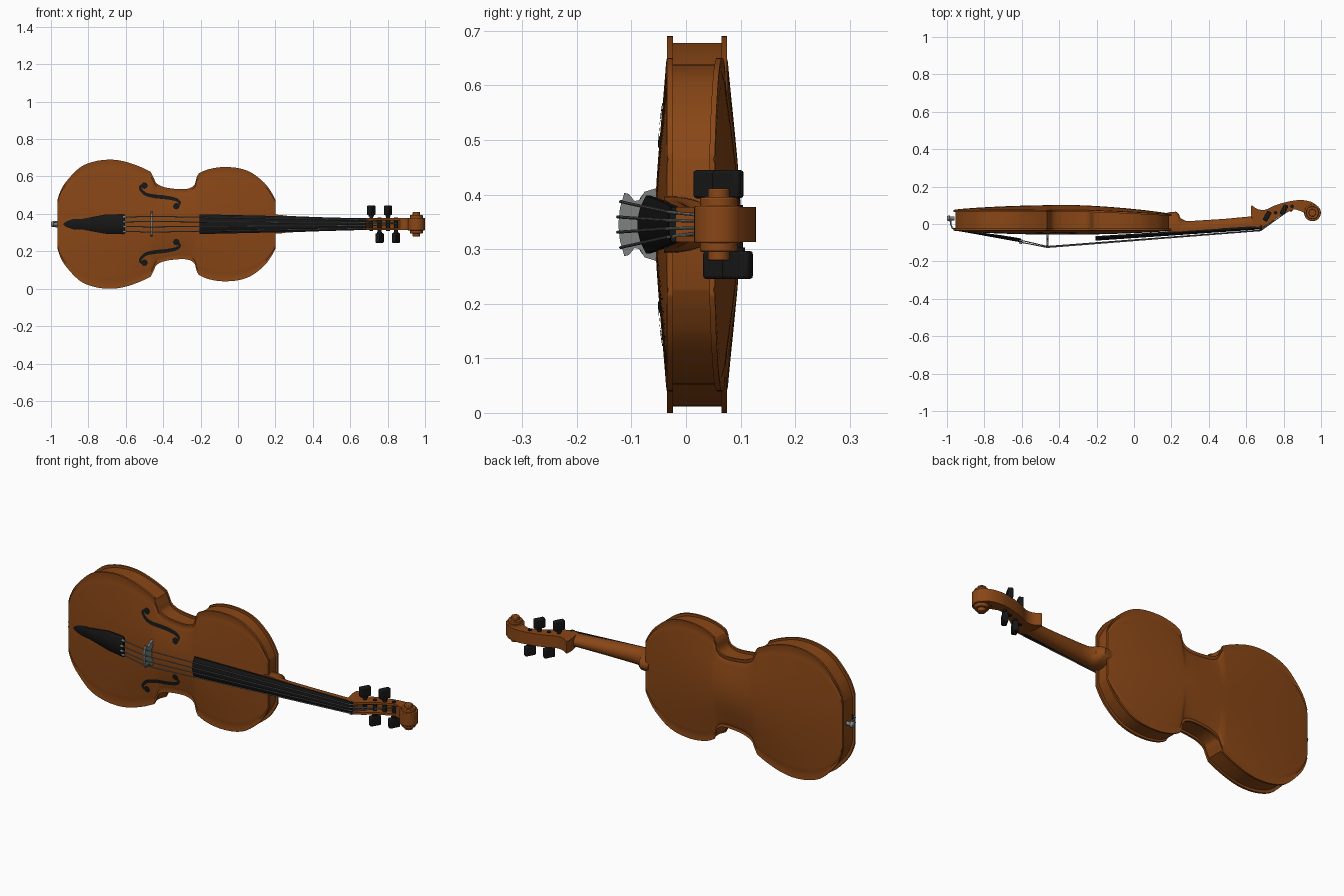
import bpy, bmesh, math
from mathutils import Vector, Matrix

if "Cube" in bpy.data.objects:
    bpy.data.objects.remove(bpy.data.objects["Cube"])

C = 0.345  # height of the long centre axis


def material(name, col):
    m = bpy.data.materials.new(name)
    m.diffuse_color = (*col, 1)
    m.use_nodes = True
    m.node_tree.nodes["Principled BSDF"].inputs["Base Color"].default_value = m.diffuse_color
    return m


WOOD = material("varnished wood", (0.25, 0.062, 0.008))
BLACK = material("black ebony", (0.008, 0.008, 0.008))
GREY = material("grey metal", (0.2, 0.22, 0.21))


def finish(name, bm, mat, bevel=0):
    bmesh.ops.recalc_face_normals(bm, faces=bm.faces)
    me = bpy.data.meshes.new(name)
    bm.to_mesh(me)
    bm.free()
    ob = bpy.data.objects.new(name, me)
    bpy.context.collection.objects.link(ob)
    me.materials.append(mat)
    if bevel:
        mod = ob.modifiers.new("bevel", 'BEVEL')
        mod.width, mod.segments = bevel, 2
    bpy.ops.object.select_all(action='DESELECT')
    ob.select_set(True)
    bpy.context.view_layer.objects.active = ob
    bpy.ops.object.shade_smooth_by_angle(angle=math.radians(35))
    return ob


def loft(name, rings, mat):
    bm = bmesh.new()
    vs = [[bm.verts.new(p) for p in r] for r in rings]
    n = len(vs[0])
    for a, b in zip(vs, vs[1:]):
        for i in range(n):
            bm.faces.new((a[i], a[(i + 1) % n], b[(i + 1) % n], b[i]))
    bm.faces.new(vs[0])
    bm.faces.new(vs[-1])
    return finish(name, bm, mat)


def section(x, h, front, back, ts):
    """Closed ring at x: front surface across, then back surface returning."""
    return [(x, front(t), C + t * h) for t in ts] + [(x, back(t), C + t * h) for t in reversed(ts)]


def prism(name, pts, vec, mat, bevel=0):
    bm = bmesh.new()
    f = bm.faces.new([bm.verts.new(p) for p in pts])
    r = bmesh.ops.extrude_face_region(bm, geom=[f])
    bmesh.ops.translate(bm, verts=[v for v in r['geom'] if isinstance(v, bmesh.types.BMVert)], vec=vec)
    return finish(name, bm, mat, bevel)


def rod(name, a, b, r, mat, r2=None, seg=20, bevel=0):
    a, b = Vector(a), Vector(b)
    bm = bmesh.new()
    rot = (b - a).to_track_quat('Z', 'Y').to_matrix().to_4x4()
    bmesh.ops.create_cone(bm, cap_ends=True, segments=seg, radius1=r, radius2=r if r2 is None else r2,
                          depth=(b - a).length, matrix=Matrix.Translation((a + b) / 2) @ rot)
    return finish(name, bm, mat, bevel)


def spline(pts, n=6):
    out = []
    for i in range(len(pts) - 1):
        p0, p1, p2, p3 = (Vector(pts[max(0, min(len(pts) - 1, i + k))]) for k in (-1, 0, 1, 2))
        for j in range(n):
            t = j / n
            out.append(0.5 * (2 * p1 + (p2 - p0) * t + (2 * p0 - 5 * p1 + 4 * p2 - p3) * t * t
                              + (3 * p1 - p0 - 3 * p2 + p3) * t ** 3))
    return out + [Vector(pts[-1])]


# Body outline: lower bout, waist and upper bout as (x, half width)
lower = [(-.965, .13), (-.95, .175), (-.92, .226), (-.845, .303), (-.765, .336), (-.68, .345),
         (-.605, .335), (-.525, .308), (-.467, .28)]
waist = [(-.467, .28), (-.45, .246), (-.435, .218), (-.39, .197), (-.31, .187), (-.26, .192),
         (-.232, .212), (-.221, .25), (-.21, .271)]
upper = [(-.21, .271), (-.163, .292), (-.088, .305), (0, .300), (.072, .275), (.14, .222),
         (.178, .172), (.2, .13)]
outline = spline(lower)[:-1] + spline(waist)[:-1] + spline(upper)


def half(x):
    for a, b in zip(outline, outline[1:]):
        if a.x <= x <= b.x:
            return a.y + (b.y - a.y) * (x - a.x) / max(b.x - a.x, 1e-6)
    return .13


def arch(x, t):
    """Swelling of the plates, with a shallow groove just inside the edge."""
    u = min(1, max(0, (x + .965) / 1.165))
    t = abs(t)
    groove = -.003 if .88 < t < .96 else 0
    return math.sin(math.pi * u) ** .7 * max(0, 1 - (t / .95) ** 2) ** 1.4 + groove / .025


def front_y(x, t):
    return -.035 - .022 * arch(x, t)


def back_edge(x):
    return .075 - .022 * max(0, min(1, (x + .3) / .5)) ** 1.3


ts = [-1, -.97, -.92, -.86] + [i / 10 for i in range(-8, 9)] + [.86, .92, .97, 1]
loft("front_plate", [section(p.x, p.y, lambda t: front_y(p.x, t), lambda t: -.024, ts) for p in outline], WOOD)
loft("back_plate", [section(p.x, p.y, lambda t: back_edge(p.x) - .010,
                            lambda t: back_edge(p.x) + .026 * arch(p.x, t), ts) for p in outline], WOOD)
loft("ribs", [section((p.x + .3825) * .98 - .3825, p.y - .012, lambda t: -.026,
                      lambda t: back_edge(p.x) - .008, [-1, 1]) for p in outline], WOOD)

# Sound holes: thin ribbons and round ends laid on the front surface
stem = spline([(-.504, .215), (-.524, .195), (-.496, .162), (-.445, .149), (-.387, .143),
               (-.333, .132), (-.312, .114), (-.325, .092)], 6)
for side, label in ((1, "upper"), (-1, "lower")):
    bm = bmesh.new()

    def on_front(x, d):
        return bm.verts.new((x, front_y(x, d / half(x)) - .003, C + side * d))
    prev = None
    for i, p in enumerate(stem):
        d = (stem[min(i + 1, len(stem) - 1)] - stem[max(i - 1, 0)]).normalized()
        w = .004 + .006 * math.sin(math.pi * i / (len(stem) - 1))
        pair = [on_front(p.x - d.y * w * s, p.y + d.x * w * s) for s in (1, -1)]
        if prev:
            bm.faces.new((prev[0], prev[1], pair[1], pair[0]))
        prev = pair
    for cx, cd in ((-.500, .206), (-.330, .096)):
        bm.faces.new([on_front(cx + .017 * math.cos(a * math.pi / 8), cd + .017 * math.sin(a * math.pi / 8))
                      for a in range(16)])
    finish(label + "_sound_hole", bm, BLACK)


# Neck with heel: (x, half width, front y, back y), rounded at the back
neck = [(.18, .052, -.04, .062), (.225, .05, -.04, .066), (.238, .048, -.04, .055), (.25, .046, -.04, .03),
        (.275, .044, -.037, .017), (.32, .042, -.034, .017), (.48, .036, -.024, .027), (.62, .031, -.015, .04),
        (.66, .03, -.012, .05)]
arc = [math.sin(i * math.pi / 16) for i in range(-8, 9)]
loft("neck", [section(x, h, lambda t: f, lambda t: f + .012 + (b - f - .012) * math.sqrt(max(0, 1 - t * t)), arc)
              for x, h, f, b in neck], WOOD)


# Fingerboard and tailpiece: bowed bars (x, half width, crown y, bow, thickness)
def bowed(name, rows):
    tt = [i / 6 for i in range(-6, 7)]
    loft(name, [section(x, h, lambda t: y + bow * t * t, lambda t: y + bow + th, tt)
                for x, h, y, bow, th in rows], BLACK)


bowed("fingerboard", [(-.205, .053, -.089, .016, .008), (.24, .043, -.059, .012, .010), (.67, .031, -.029, .007, .012)])
bowed("nut", [(.67, .032, -.034, .006, .02), (.684, .032, -.032, .006, .02)])
bowed("tailpiece", [(-.96, .022, -.034, .004, .008), (-.95, .026, -.036, .005, .008), (-.83, .029, -.057, .006, .007),
                    (-.77, .040, -.068, .010, .006), (-.71, .051, -.079, .014, .005),
                    (-.615, .054, -.096, .016, .005), (-.605, .050, -.097, .014, .004)])

# Pegbox: cheeks either side of a curved back that runs into the scroll
outer = spline([(.625, .055), (.628, .098), (.66, .08), (.70, .076), (.75, .098), (.80, .114), (.86, .126),
                (.90, .128), (.945, .119), (.98, .096), (.998, .062)], 4)
under = spline([(.91, .06), (.89, .069), (.86, .078), (.82, .063), (.775, .04), (.72, .0), (.68, -.02)], 4)
cheek = [p for p in outer if p.x < .985] + under + [Vector((.64, -.012))]
for z, label in ((C + .021, "upper"), (C - .032, "lower")):
    prism(label + "_pegbox_cheek", [(p.x, p.y, z) for p in cheek], (0, 0, .011), WOOD)
floor = [p for p in outer if p.x < .985] + [Vector(q) for q in (
    (.91, .06), (.89, .069), (.865, .077), (.85, .1), (.80, .09), (.75, .07), (.70, .045), (.685, -.018), (.64, -.012))]
prism("pegbox_back", [(p.x, p.y, C - .024) for p in floor], (0, 0, .048), WOOD)

# Scroll: stepped coils narrowing outwards
for r, w, label in ((.045, .034, "outer"), (.034, .050, "middle"), (.020, .066, "inner")):
    rod("scroll_" + label + "_coil", (.954, .060, C - w), (.954, .060, C + w), r, WOOD, seg=40, bevel=.003)

# Tuning pegs: shaft, collar and flat head, alternating sides
pegs = [(.712, .042, 1), (.757, .060, -1), (.802, .077, 1), (.845, .094, -1)]
for i, (x, y, s) in enumerate(pegs):
    rod(f"peg_shaft_{i + 1}", (x, y, C - s * .036), (x, y, C + s * .056), .010, BLACK)
    rod(f"peg_collar_{i + 1}", (x, y, C + s * .042), (x, y, C + s * .052), .014, BLACK)
    bm = bmesh.new()
    bmesh.ops.create_cube(bm, size=1, matrix=Matrix.Translation((x, y, C + s * .074)) @ Matrix.Rotation(-.5, 4, 'Z')
                          @ Matrix.Diagonal((.026, .056, .052, 1)))
    finish(f"peg_head_{i + 1}", bm, BLACK, .006)

# Bridge: waisted plate on two feet
rim = [(-.124, 0), (-.121, .03), (-.113, .058), (-.105, .056), (-.094, .043), (-.085, .045), (-.076, .06),
       (-.050, .068), (-.046, .048), (-.062, .028), (-.066, 0)]
pts = rim + [(y, -d) for y, d in rim[-2:0:-1]]
prism("bridge", [(-.469, y, C + d) for y, d in pts], (.012, 0, 0), GREY)

# Strings with end beads
for i in range(4):
    k = (i - 1.5) / 1.5
    px, py, _ = pegs[(0, 2, 3, 1)[i]]
    a = 0.006 * k * k
    path = [(-.61, -.098 + 2 * a, C + .038 * k), (-.463, -.126 + a, C + .042 * k),
            (.677, -.036 + a / 2, C + .023 * k), (px, py - .009, C + .014 * k)]
    for j in range(3):
        rod(f"string_{i + 1}_part_{j + 1}", path[j], path[j + 1], .0028, GREY, seg=8)
    rod(f"string_bead_{i + 1}", (-.615, -.1 + 2 * a, path[0][2]), (-.598, -.102 + 2 * a, path[0][2]), .006, GREY, seg=12)

# End pin and the cord holding the tailpiece
rod("end_pin", (-.96, .03, C), (-.985, .03, C), .010, GREY)
rod("end_pin_knob", (-.984, .03, C), (-1, .03, C), .017, GREY, r2=.012, bevel=.003)
for s in (1, -1):
    cord = [(-.945, -.032, C + s * .014), (-.972, -.022, C + s * .013), (-.98, 0, C + s * .012), (-.979, .03, C + s * .011)]
    for j in range(3):
        rod(f"tail_cord_{'upper' if s > 0 else 'lower'}_{j + 1}", cord[j], cord[j + 1], .004, GREY, seg=10)
